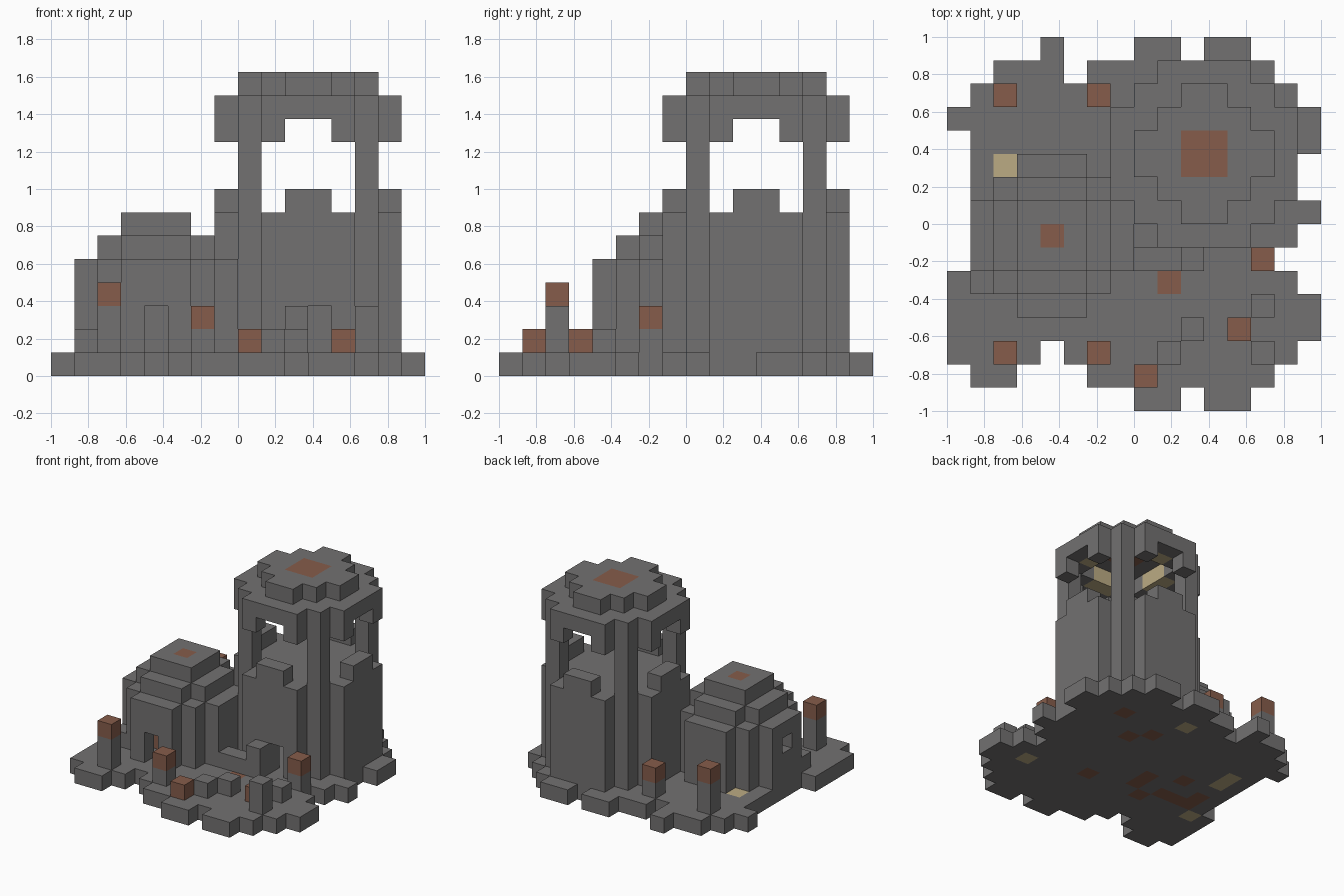
import bpy
import bmesh
from mathutils import Vector

cube = bpy.data.objects.get("Cube")
if cube:
    bpy.data.objects.remove(cube)

U = 0.125  # block size; the ground is sixteen blocks across


def material(name, rgb):
    m = bpy.data.materials.new(name)
    m.use_nodes = True
    m.diffuse_color = (*rgb, 1)
    m.node_tree.nodes["Principled BSDF"].inputs["Base Color"].default_value = (*rgb, 1)
    return m


MATS = [material("stone_grey", (0.17, 0.165, 0.165)),
        material("ember_brown", (0.24, 0.108, 0.07)),
        material("pale_lamp", (0.5, 0.41, 0.23))]
STONE, EMBER, LAMP = range(3)

SIDES = [Vector(v) for v in ((1, 0, 0), (-1, 0, 0), (0, 1, 0), (0, -1, 0), (0, 0, 1), (0, 0, -1))]


def build(name, cells):
    """Skin a dictionary of block -> colour with outward quads."""
    bm = bmesh.new()
    for cell, colour in cells.items():
        mid = Vector(cell) + Vector((0.5, 0.5, 0.5))
        for n in SIDES:
            if tuple(int(c) for c in Vector(cell) + n) in cells:
                continue
            a = Vector((n.y, n.z, n.x))
            b = n.cross(a)
            corners = [mid + (n + a * s + b * t) / 2
                       for s, t in ((-1, -1), (1, -1), (1, 1), (-1, 1))]
            face = bm.faces.new([bm.verts.new(((c.x - 8) * U, (c.y - 8) * U, c.z * U))
                                 for c in corners])
            face.material_index = colour
    bmesh.ops.remove_doubles(bm, verts=bm.verts, dist=U / 100)
    mesh = bpy.data.meshes.new(name)
    bm.to_mesh(mesh)
    bm.free()
    for m in MATS:
        mesh.materials.append(m)
    obj = bpy.data.objects.new(name, mesh)
    bpy.context.collection.objects.link(obj)
    return obj


def disc(start, insets):
    """Rounded block disc: each row is inset from the full width."""
    n = len(insets)
    return {(start[0] + i, start[1] + j)
            for j, inset in enumerate(insets) for i in range(inset, n - inset)}


def layer(cells, plan, low, high, colour=STONE):
    cells.update({(i, j, k): colour for i, j in plan for k in range(low, high)})


def inner(plan):
    """Blocks with a neighbour on every side, so not part of the rim."""
    return {(i, j) for i, j in plan
            if {(i + 1, j), (i - 1, j), (i, j + 1), (i, j - 1)} <= plan}


# Ragged ground: spans of blocks in each row, front to back
ROWS = [[(8, 9), (11, 12)], [(1, 2), (6, 13)], [(0, 3), (5, 14)], [(0, 15)],
        [(0, 15)], [(0, 14)], [(1, 13)], [(1, 14)], [(1, 15)], [(1, 14)], [(1, 14)],
        [(1, 15)], [(0, 15)], [(1, 14)], [(2, 4), (6, 13)], [(4, 4), (8, 9), (11, 12)]]
ground = {}
for j, spans in enumerate(ROWS):
    for a, b in spans:
        layer(ground, {(i, j) for i in range(a, b + 1)}, 0, 1)
layer(ground, {(9, 5), (12, 12), (10, 10), (9, 11), (6, 6), (6, 7), (5, 5),
               (4, 6), (4, 8), (2, 6), (3, 6), (2, 7)}, 0, 1, EMBER)
layer(ground, {(8, 13), (13, 4), (2, 9), (2, 10), (1, 5)}, 0, 1, LAMP)
build("ground", ground)

# Domed hut with a door and a window
hut = {}
walls = disc((1, 4), [2, 1, 0, 0, 0, 1, 2])
layer(hut, walls - inner(walls), 1, 5)
layer(hut, inner(walls), 4, 5)
layer(hut, disc((2, 5), [1, 0, 0, 0, 1]), 5, 6)
layer(hut, disc((3, 6), [0, 0, 0]), 6, 7)
hut[(4, 7, 6)] = EMBER
for gap in ((4, 4, 1), (4, 4, 2), (1, 7, 3)):
    hut.pop(gap)
build("hut", hut)
build("hut_ember", {(3, 6, 1): EMBER, (3, 6, 2): EMBER})

# Round tower body with a door and a raised parapet block on each side
body = disc((7, 7), [2, 1, 0, 0, 0, 0, 1, 2])
core = inner(body)
tower = {}
layer(tower, body - core, 1, 7)
layer(tower, core, 6, 7)
layer(tower, {(a, b) for a, b in body if (a in (10, 11) and b in (7, 14))
              or (b in (10, 11) and a in (7, 14))}, 7, 8)
for k in (1, 2):
    tower.pop((11, 7, k))
build("tower_body", tower)

# Four corner posts carrying the roof
posts = {}
layer(posts, {(i, j) for i in (8, 13) for j in (8, 13)}, 7, 10)
build("tower_posts", posts)

# Stepped roof, open in the middle of each side, with lamps inside
roof = {}
rim = body - core
layer(roof, {(i, j) for i, j in rim if i not in (10, 11) and j not in (10, 11)}, 10, 11)
hollow = disc((9, 9), [0, 0, 0, 0])
layer(roof, body - hollow, 11, 12)
layer(roof, {(i, j) for i, j in core - hollow if i in (10, 11) or j in (10, 11)}, 11, 12, LAMP)
layer(roof, disc((8, 8), [2, 1, 0, 0, 1, 2]), 12, 13)
layer(roof, {(i, j) for i in (10, 11) for j in (10, 11)}, 12, 13, EMBER)
build("tower_roof", roof)

# Torches: stone post with an ember block on top
for n, (i, j, top) in enumerate([(2, 2, 3), (6, 2, 2), (2, 13, 3), (6, 13, 2),
                                 (13, 6, 2), (8, 1, 1), (12, 3, 1)]):
    torch = {}
    layer(torch, {(i, j)}, 1, top)
    torch[(i, j, top)] = EMBER
    build(f"torch_{n + 1}", torch)

# Broken stones in front of the tower
rubble = {}
layer(rubble, {(8, 6), (9, 6), (10, 6), (9, 2), (10, 3), (13, 4), (13, 2), (1, 5)}, 1, 2)
layer(rubble, {(10, 6), (13, 2)}, 2, 3)
build("rubble", rubble)
